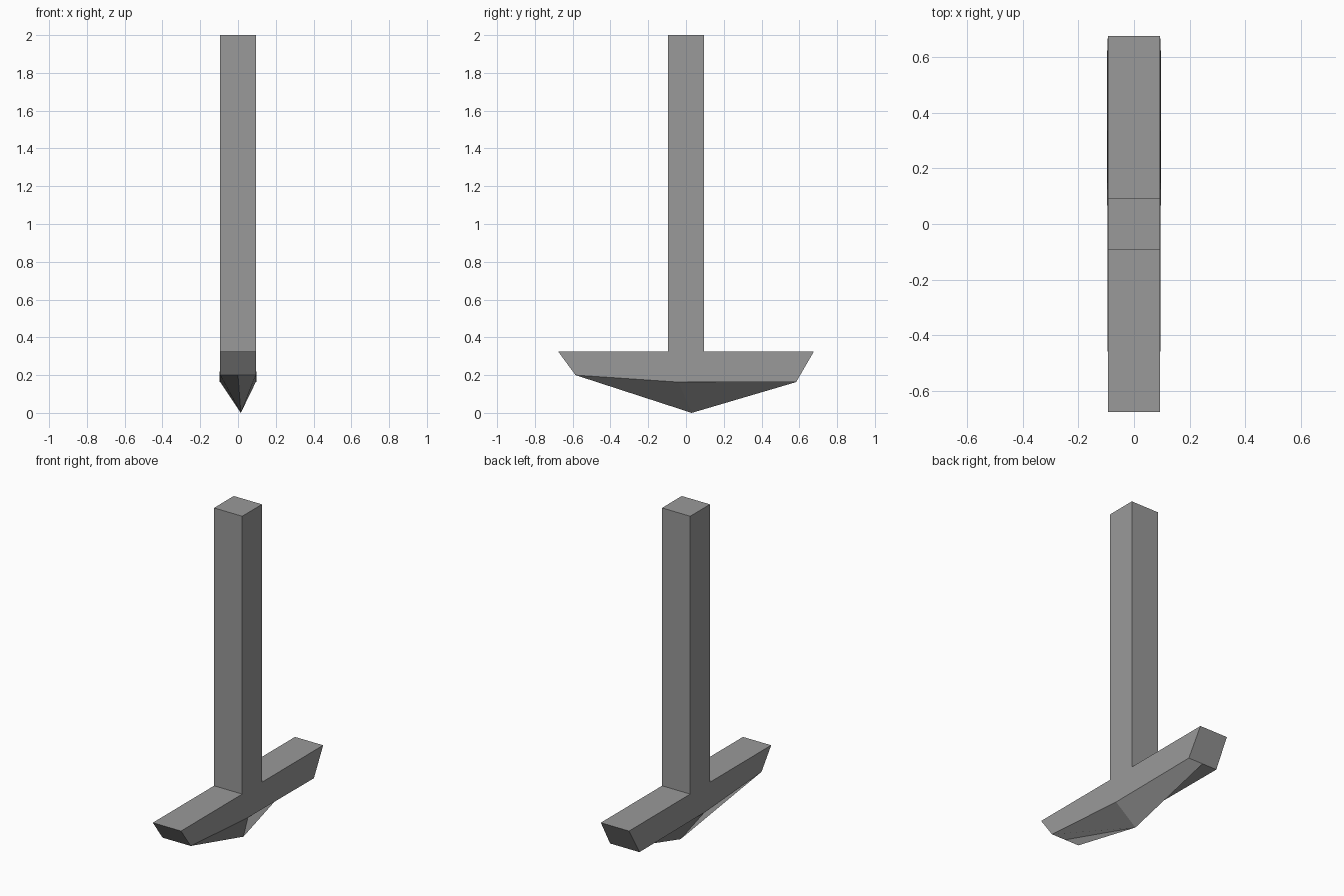
import bpy
import bmesh

cube = bpy.data.objects.get("Cube")
if cube:
    bpy.data.objects.remove(cube, do_unlink=True)

# Single flat grey
GREY = (0.32, 0.32, 0.32, 1.0)
grey = bpy.data.materials.new("mid grey")
grey.use_nodes = True
grey.diffuse_color = GREY
grey.node_tree.nodes["Principled BSDF"].inputs["Base Color"].default_value = GREY

HALF = 0.094       # half thickness of handle and head
LEDGE = 0.325      # height where the handle meets the head
TOP = 2.0


def finish(name, bm):
    bmesh.ops.recalc_face_normals(bm, faces=bm.faces)
    mesh = bpy.data.meshes.new(name)
    bm.to_mesh(mesh)
    bm.free()
    mesh.materials.append(grey)
    obj = bpy.data.objects.new(name, mesh)
    bpy.context.collection.objects.link(obj)
    return obj


# Handle: square post, open where it joins the head
bm = bmesh.new()
bmesh.ops.create_cube(bm, size=1)
bmesh.ops.scale(bm, vec=(2 * HALF, 2 * HALF, TOP - LEDGE), verts=bm.verts)
bmesh.ops.translate(bm, vec=(0, 0, (TOP + LEDGE) / 2), verts=bm.verts)
base = [f for f in bm.faces if f.normal.z < -0.9]
bmesh.ops.delete(bm, geom=base, context='FACES_ONLY')
finish("handle", bm)

# Head: tapered bar with a faceted keel running down to one point
bm = bmesh.new()
tip = bm.verts.new((0.015, 0.03, 0))
front_mid = bm.verts.new((0, -0.585, 0.2))
rear_mid = bm.verts.new((0, 0.583, 0.163))
sides = []
for s in (-1, 1):
    tops = [bm.verts.new((s * HALF, y, LEDGE)) for y in (-0.677, -HALF, HALF, 0.677)]
    rear = bm.verts.new((s * 0.098, 0.583, 0.163))
    middle = bm.verts.new((s * HALF, -0.04, 0.163))
    front = bm.verts.new((s * HALF, -0.585, 0.2))
    bm.faces.new(tops + [rear, middle, front])
    bm.faces.new((front, middle, tip, front_mid))
    bm.faces.new((middle, rear, rear_mid, tip))
    sides.append((tops, front, rear))

(tops_a, front_a, rear_a), (tops_b, front_b, rear_b) = sides
for i in (0, 2):
    bm.faces.new((tops_a[i], tops_a[i + 1], tops_b[i + 1], tops_b[i]))
bm.faces.new((tops_a[0], tops_b[0], front_b, front_mid, front_a))
bm.faces.new((tops_a[3], tops_b[3], rear_b, rear_mid, rear_a))
finish("pick_head", bm)
